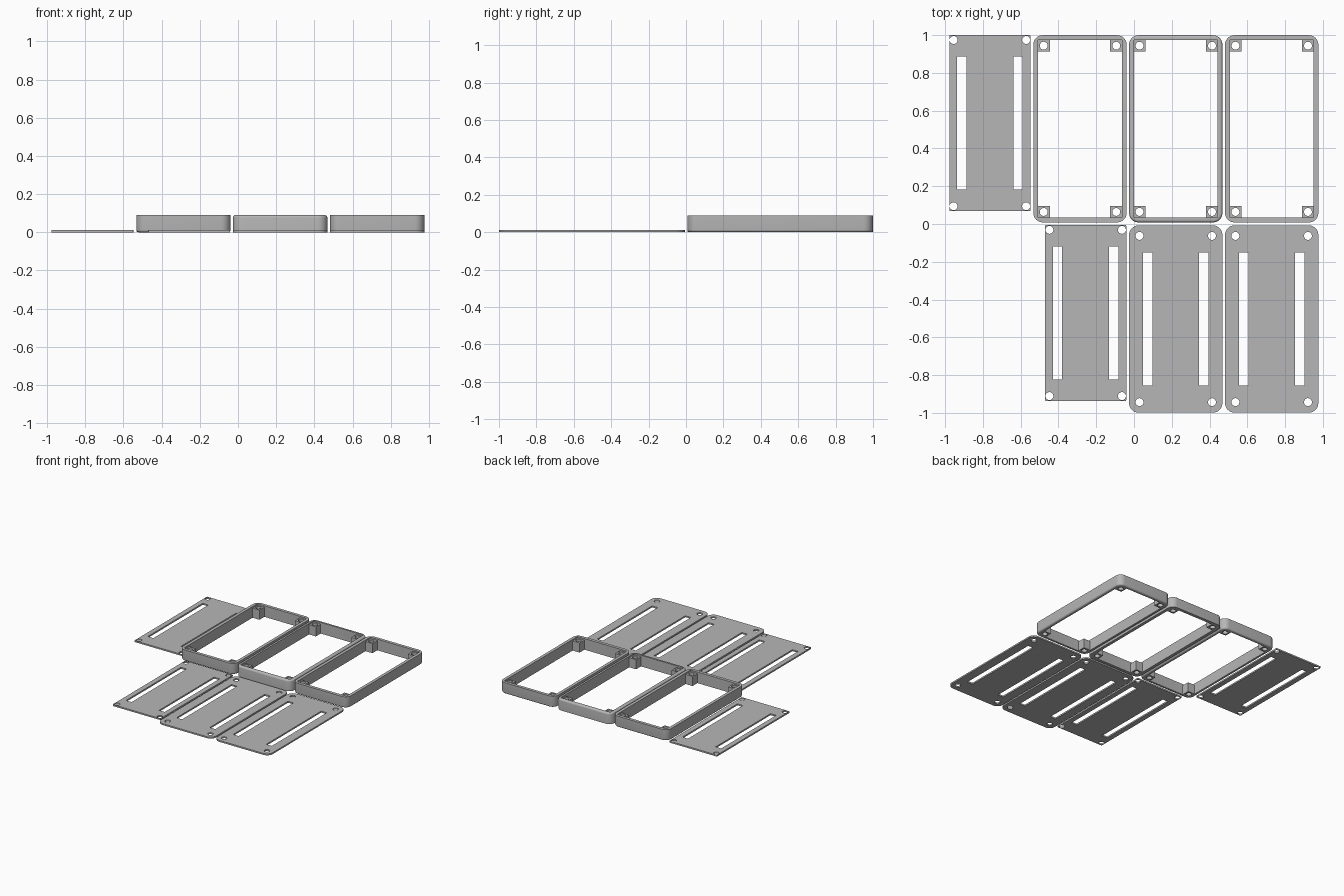
import bpy, bmesh, math

if "Cube" in bpy.data.objects:
    bpy.data.objects.remove(bpy.data.objects["Cube"])

grey = bpy.data.materials.new("plain grey")
grey.diffuse_color = (0.47, 0.47, 0.47, 1)
grey.use_nodes = True
grey.node_tree.nodes["Principled BSDF"].inputs["Base Color"].default_value = grey.diffuse_color

WIDE, LONG = 0.494, 0.991      # outer size of frames and cover plates
HEIGHT, PLATE, WALL = 0.09, 0.012, 0.025
HOLE_X, HOLE_Y, HOLE_R = 0.192, 0.440, 0.021
CORNERS = [(sx, sy) for sx in (-1, 1) for sy in (-1, 1)]


def rounded_rect(w, l, r, cx=0, cy=0, n=8):
    """Counter-clockwise outline with rounded corners."""
    pts = []
    for k, (sx, sy) in enumerate([(1, 1), (-1, 1), (-1, -1), (1, -1)]):
        for i in range(n + 1):
            a = math.pi / 2 * (k + i / n)
            pts.append((cx + sx * (w / 2 - r) + r * math.cos(a),
                        cy + sy * (l / 2 - r) + r * math.sin(a)))
    return pts


def rect(w, l, cx=0, cy=0):
    return [(cx + sx * w / 2, cy + sy * l / 2)
            for sx, sy in [(1, 1), (-1, 1), (-1, -1), (1, -1)]]


def circle(r, cx, cy, n=24):
    return [(cx + r * math.cos(2 * math.pi * i / n),
             cy + r * math.sin(2 * math.pi * i / n)) for i in range(n)]


def finish(name, bm, loc):
    bmesh.ops.remove_doubles(bm, verts=bm.verts, dist=0.0001)
    bmesh.ops.recalc_face_normals(bm, faces=bm.faces)
    mesh = bpy.data.meshes.new(name)
    bm.to_mesh(mesh)
    bm.free()
    mesh.materials.append(grey)
    ob = bpy.data.objects.new(name, mesh)
    ob.location = loc
    bpy.context.collection.objects.link(ob)
    bpy.ops.object.select_all(action='DESELECT')
    ob.select_set(True)
    bpy.context.view_layer.objects.active = ob
    bpy.ops.object.shade_smooth_by_angle(angle=math.radians(30))
    return ob


def extruded(name, outlines, height, loc):
    """Solid from a filled outline; the outlines after the first are holes."""
    cu = bpy.data.curves.new(name, 'CURVE')
    cu.dimensions, cu.fill_mode, cu.extrude = '2D', 'BOTH', height / 2
    for pts in outlines:
        sp = cu.splines.new('POLY')
        sp.points.add(len(pts) - 1)
        for p, (x, y) in zip(sp.points, pts):
            p.co = (x, y, 0, 1)
        sp.use_cyclic_u = True
    helper = bpy.data.objects.new(name + "_curve", cu)
    bpy.context.collection.objects.link(helper)
    bpy.context.view_layer.update()
    ev = helper.evaluated_get(bpy.context.evaluated_depsgraph_get())
    bm = bmesh.new()
    tmp = bpy.data.meshes.new_from_object(ev)
    bm.from_mesh(tmp)
    bpy.data.objects.remove(helper)
    bpy.data.meshes.remove(tmp)
    return finish(name, bm, (loc[0], loc[1], loc[2] + height / 2))


def slotted_plate(name, w, l, r, x, y):
    """Flat plate with two long slots and four screw holes."""
    outlines = [rounded_rect(w, l, r)]
    outlines += [rect(0.05, 0.705, s * 0.149) for s in (-1, 1)]
    outlines += [circle(HOLE_R, sx * HOLE_X, sy * HOLE_Y) for sx, sy in CORNERS]
    extruded(name, outlines, PLATE, (x, y, 0))


def frame(name, x, y, round_top):
    """Rectangular wall with one rounded rim and four drilled corner posts."""
    f, steps = 0.013, 5
    arc = [(f * (1 - math.sin(a)), f * (1 - math.cos(a)))
           for a in (math.pi / 2 * i / steps for i in range(steps + 1))]
    # (inset, z) of the wall section, from the rounded rim to the plain rim
    section = arc + [(0, HEIGHT)]
    if round_top:
        section = [(i, HEIGHT - z) for i, z in section]
    z_round, z_plain = (HEIGHT, 0) if round_top else (0, HEIGHT)
    bm = bmesh.new()
    loops = []
    for inset, z in section:
        pts = rounded_rect(WIDE - 2 * inset, LONG - 2 * inset, 0.05 - inset)
        loops.append([bm.verts.new((px, py, z)) for px, py in pts])
    inner = rounded_rect(WIDE - 2 * WALL, LONG - 2 * WALL, 0.004)
    for z in (z_plain, z_round):
        loops.append([bm.verts.new((px, py, z)) for px, py in inner])
    for a, b in zip(loops, loops[1:] + loops[:1]):
        for i in range(len(a)):
            j = (i + 1) % len(a)
            bm.faces.new((a[i], a[j], b[j], b[i]))
    finish(name, bm, (x, y, 0))
    # corner posts sit one plate thickness below the top rim
    for k, (sx, sy) in enumerate(CORNERS):
        post = [rect(0.064, 0.064), circle(HOLE_R, 0, 0)]
        extruded(f"{name}_post_{k + 1}", post, HEIGHT - PLATE,
                 (x + sx * HOLE_X, y + sy * HOLE_Y, 0))


# three frames along the back row
frame("left_frame", -0.286, 0.504, False)
frame("middle_frame", 0.221, 0.504, True)
frame("right_frame", 0.729, 0.504, False)

# large rounded cover plates
slotted_plate("middle_cover_plate", WIDE, LONG, 0.05, 0.221, -0.503)
slotted_plate("right_cover_plate", WIDE, LONG, 0.05, 0.729, -0.503)

# small inner plates
slotted_plate("back_inner_plate", 0.43, 0.932, 0.005, -0.763, 0.534)
slotted_plate("front_inner_plate", 0.43, 0.932, 0.005, -0.256, -0.471)
